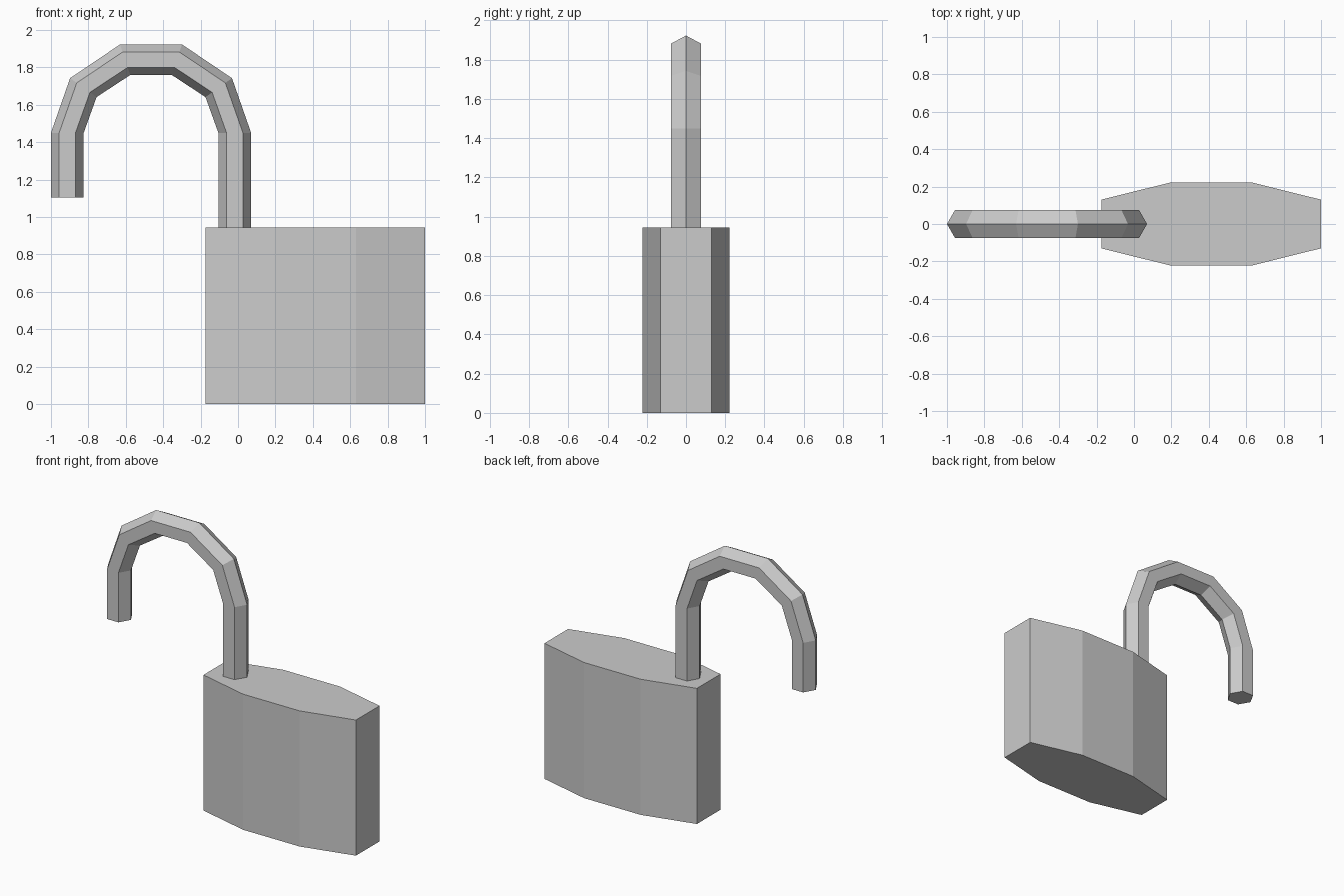
import bpy, bmesh, math

if "Cube" in bpy.data.objects:
    bpy.data.objects.remove(bpy.data.objects["Cube"])

def make_object(name, rings):
    """Skin a closed tube through equal-sized rings and cap both ends."""
    bm = bmesh.new()
    loops = [[bm.verts.new(p) for p in ring] for ring in rings]
    n = len(loops[0])
    for a, b in zip(loops, loops[1:]):
        for i in range(n):
            j = (i + 1) % n
            bm.faces.new((a[i], a[j], b[j], b[i]))
    bm.faces.new(loops[0])
    bm.faces.new(loops[-1])
    bmesh.ops.recalc_face_normals(bm, faces=bm.faces)
    mesh = bpy.data.meshes.new(name)
    bm.to_mesh(mesh)
    bm.free()
    obj = bpy.data.objects.new(name, mesh)
    bpy.context.collection.objects.link(obj)
    return obj

# Lock body: extruded bulged outline
half = [(-0.175, 0.13), (0.195, 0.222), (0.63, 0.222), (1.0, 0.13)]
outline = half + [(x, -y) for x, y in reversed(half)]
make_object("lock_body", [[(x, y, z) for x, y in outline] for z in (0, 0.945)])

# Shackle: hexagonal section swept along two legs and a five-segment arch
CX, CZ = -0.465, 1.45
OUTER, INNER = (0.535, 0.497), (0.36, 0.325)
SECTION = [(0, 0), (0.25, 0.076), (0.75, 0.076), (1, 0), (0.75, -0.076), (0.25, -0.076)]

def shackle_ring(angle, z_base):
    ring = []
    for t, y in SECTION:
        rx = INNER[0] + (OUTER[0] - INNER[0]) * t
        rz = INNER[1] + (OUTER[1] - INNER[1]) * t
        ring.append((CX + rx * math.cos(angle), y, z_base + rz * math.sin(angle)))
    return ring

rings = [shackle_ring(0, 0.93)]
rings += [shackle_ring(math.radians(36 * i), CZ) for i in range(6)]
rings.append(shackle_ring(math.pi, 1.105))
make_object("shackle", rings)
